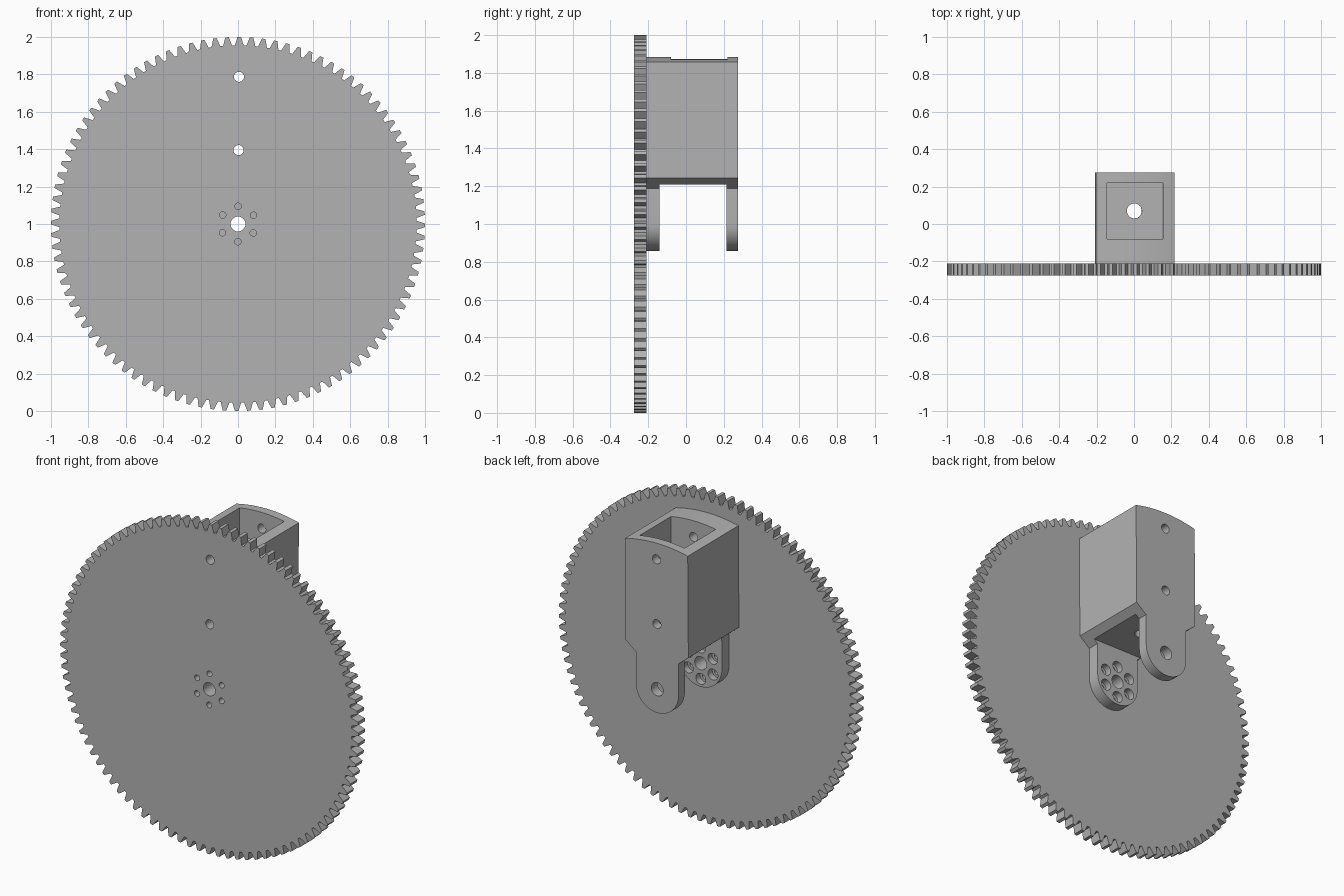
import bpy
import bmesh
from math import sin, cos, pi, radians, sqrt

if "Cube" in bpy.data.objects:
    bpy.data.objects.remove(bpy.data.objects["Cube"], do_unlink=True)

HUB_Z = 1.0
TILT = radians(0.4)
FRONT, JOINT, BACK = -0.275, -0.21, 0.275

grey = bpy.data.materials.new("plain grey")
grey.use_nodes = True
colour = (0.45, 0.45, 0.45, 1)
grey.diffuse_color = colour
grey.node_tree.nodes["Principled BSDF"].inputs["Base Color"].default_value = colour


def circle(x, z, r, n=32):
    return [(x + r * cos(2 * pi * i / n), z + r * sin(2 * pi * i / n)) for i in range(n)]


def rect(x0, x1, z0, z1):
    return [(x0, z0), (x1, z0), (x1, z1), (x0, z1)]


def prism(name, profiles, lo, hi, axis="y"):
    """Extrude closed outlines, drawn around the hub, along y or z."""
    bm = bmesh.new()
    for outline in profiles:
        place = (lambda p, d: (p[0], d, p[1])) if axis == "y" else (lambda p, d: (p[0], p[1], d))
        a = [bm.verts.new(place(p, lo)) for p in outline]
        b = [bm.verts.new(place(p, hi)) for p in outline]
        bm.faces.new(a)
        bm.faces.new(b[::-1])
        for i in range(len(a)):
            j = (i + 1) % len(a)
            bm.faces.new((a[j], a[i], b[i], b[j]))
    bmesh.ops.recalc_face_normals(bm, faces=bm.faces)
    mesh = bpy.data.meshes.new(name)
    bm.to_mesh(mesh)
    bm.free()
    mesh.materials.append(grey)
    ob = bpy.data.objects.new(name, mesh)
    ob.location.z = HUB_Z
    ob.rotation_euler.y = TILT
    bpy.context.collection.objects.link(ob)
    return ob


def cut(target, cutters):
    bpy.context.view_layer.update()
    bpy.ops.object.select_all(action="DESELECT")
    bpy.context.view_layer.objects.active = target
    target.select_set(True)
    for c in cutters:
        mod = target.modifiers.new("cut", "BOOLEAN")
        mod.operation = "DIFFERENCE"
        mod.solver = "EXACT"
        mod.object = c
        bpy.ops.object.modifier_apply(modifier=mod.name)
    bpy.ops.object.shade_smooth_by_angle(angle=radians(30))


# Gear wheel outline
TEETH = 96
module = 2 / (TEETH + 2)
root, pitch = 1 - 2.2 * module, 1 - module
tooth = [(-0.38, root), (-0.25, pitch), (-0.14, 1), (0.14, 1), (0.25, pitch), (0.38, root)]
outline = [(r * sin(2 * pi * (i + f) / TEETH), r * cos(2 * pi * (i + f) / TEETH))
           for i in range(TEETH) for f, r in tooth]
gear = prism("gear_wheel", [outline], FRONT, JOINT)

# Bracket outline: arched top, straight sides, chamfers and rounded lugs
HALF, LUG, ARCH = 0.21, 0.143, 0.885
xs = [HALF - 2 * HALF * i / 20 for i in range(21)]
outline = [(x, sqrt(ARCH ** 2 - x ** 2)) for x in xs]
outline += [(-HALF, 0.245), (-LUG, 0.19)]
outline += [(-LUG * cos(pi * i / 24), -LUG * sin(pi * i / 24)) for i in range(25)]
outline += [(LUG, 0.19), (HALF, 0.245)]
bracket = prism("bracket", [outline], JOINT, BACK)

# Cutters
bolts = [(0.095 * sin(pi * i / 3), 0.095 * cos(pi * i / 3)) for i in range(6)]
through = prism("through_hole_cutter",
                [circle(0, 0, 0.04), circle(0, 0.395, 0.027), circle(0, 0.787, 0.027)], -0.4, 0.4)
bolt_holes = prism("bolt_hole_cutter", [circle(x, z, 0.017, 24) for x, z in bolts], -0.4, -0.1)
bolt_seats = prism("bolt_seat_cutter", [circle(x, z, 0.033, 24) for x, z in bolts], -0.18, -0.1)
lug_gap = prism("lug_gap_cutter", [rect(-0.4, 0.4, -0.4, 0.21)], -0.14, 0.215)
pocket = prism("pocket_cutter", [rect(-0.15, 0.15, -0.08, 0.22)], 0.27, 1.2, "z")
floor_hole = prism("floor_hole_cutter", [circle(0, 0.07, 0.04)], 0.1, 0.5, "z")

cut(gear, [through, bolt_holes])
cut(bracket, [lug_gap, pocket, floor_hole, through, bolt_holes, bolt_seats])

for c in (through, bolt_holes, bolt_seats, lug_gap, pocket, floor_hole):
    bpy.data.objects.remove(c, do_unlink=True)
